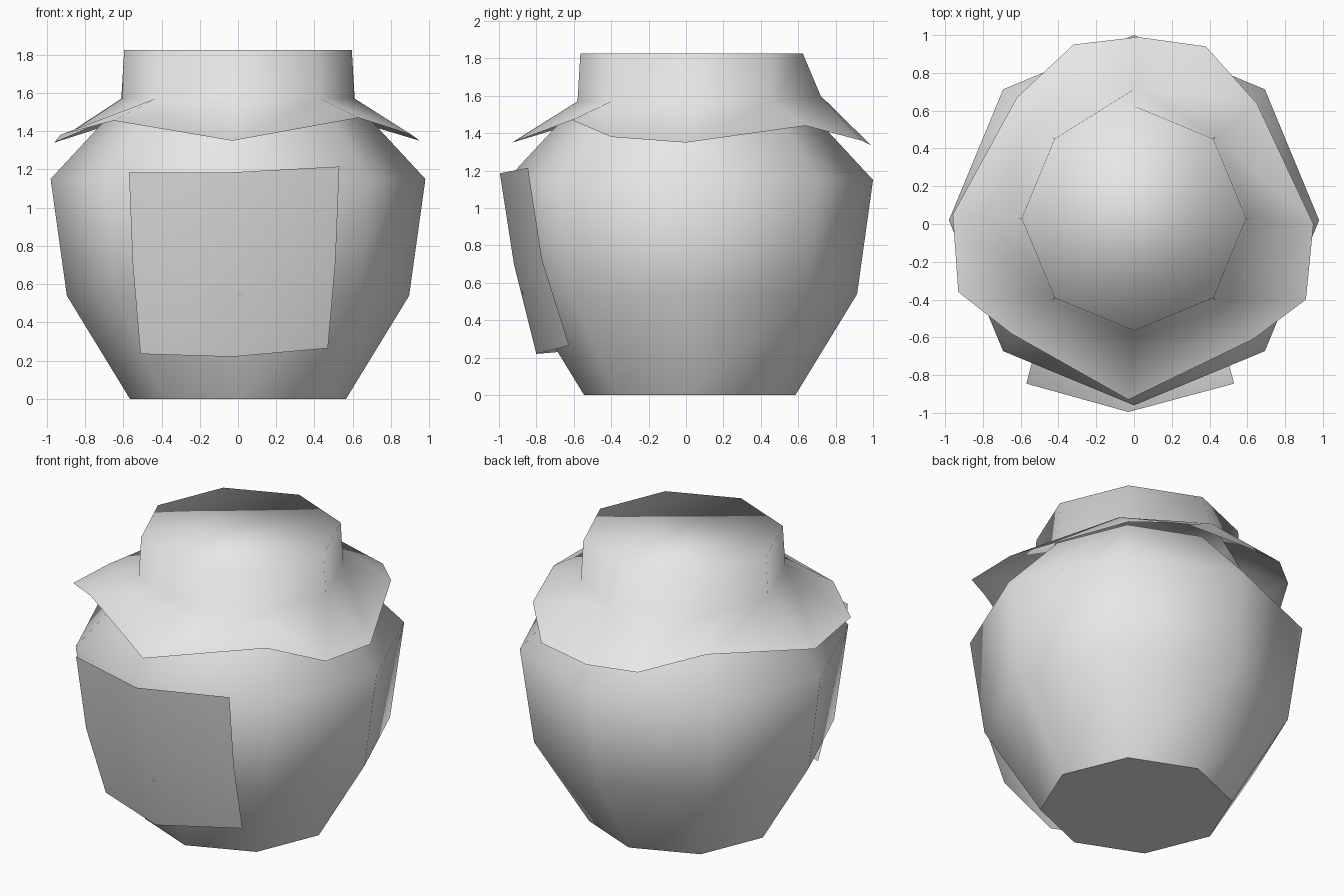
import bpy
from math import cos, sin, pi

cube = bpy.data.objects.get("Cube")
if cube:
    bpy.data.objects.remove(cube, do_unlink=True)

GREY = (0.8, 0.8, 0.8, 1)
mat = bpy.data.materials.new("plain light grey")
mat.use_nodes = True
mat.diffuse_color = GREY
mat.node_tree.nodes["Principled BSDF"].inputs["Base Color"].default_value = GREY

SIDES = 8


def ring(radius, z, cy=0.02, turn=0.0):
    """Eight-sided ring; index 0 is at +x, 2 at the back, 6 at the front."""
    return [(radius * cos(2 * pi * i / SIDES + turn),
             cy + radius * sin(2 * pi * i / SIDES + turn), z) for i in range(SIDES)]


def strip(lower, upper):
    """Quads joining two rings given by their first vertex index."""
    return [(lower + i, lower + (i + 1) % SIDES,
             upper + (i + 1) % SIDES, upper + i) for i in range(SIDES)]


def make(name, verts, faces, flat=()):
    mesh = bpy.data.meshes.new(name)
    mesh.from_pydata(verts, [], faces)
    mesh.materials.append(mat)
    for face in mesh.polygons:
        face.use_smooth = face.index not in flat
    mesh.update()
    obj = bpy.data.objects.new(name, mesh)
    bpy.context.collection.objects.link(obj)
    return obj


# Jar body: stacked rings over a flat base
profile = [(0.565, 0), (0.895, 0.54), (0.98, 1.15), (0.6, 1.56)]
verts, faces = [], [tuple(reversed(range(SIDES)))]
for level, (radius, z) in enumerate(profile):
    verts += ring(radius, z)
    if level:
        faces += strip((level - 1) * SIDES, level * SIDES)
make("jar_body", verts, faces, flat=(0,))

# Cloth cover: flat top, straight neck and a ragged skirt
neck = ring(0.61, 1.57, 0.03)
neck[2] = (0.01, 0.72, 1.6)          # small fold pulled out at the back
verts = ring(0.595, 1.825, 0.03) + neck
faces = [tuple(range(SIDES))] + strip(SIDES, 0)

# Skirt points: neck corner they hang from, then x, y, z
skirt = [
    (0, 0.95, 0.0, 1.35), (1, 0.65, 0.64, 1.44), (2, 0.38, 0.94, 1.36),
    (2, 0.02, 0.99, 1.335), (2, -0.32, 0.95, 1.36), (3, -0.62, 0.67, 1.45),
    (4, -0.96, 0.05, 1.34), (5, -0.93, -0.36, 1.38), (5, -0.65, -0.58, 1.455),
    (6, -0.03, -0.93, 1.35), (7, 0.63, -0.61, 1.47), (7, 0.91, -0.4, 1.38),
]
first = len(verts)
verts += [p[1:] for p in skirt]
for k, point in enumerate(skirt):
    n = (k + 1) % len(skirt)
    a, b = SIDES + point[0], SIDES + skirt[n][0]
    faces.append((first + k, first + n, a) if a == b else (first + k, first + n, b, a))
make("cloth_cover", verts, faces)

# Label: bent sheet standing just off the front
rows = [(0.49, 0.25, -0.625, 0.22, -0.8),
        (0.53, 0.71, -0.77, 0.7, -0.92),
        (0.55, 1.2, -0.845, 1.185, -0.995)]
verts = []
for half, edge_z, edge_y, mid_z, mid_y in rows:
    verts += [(-half - 0.02, edge_y, edge_z - 0.015), (-0.03, mid_y, mid_z),
              (half - 0.02, edge_y, edge_z + 0.015)]
faces = [(r * 3 + c, r * 3 + c + 1, r * 3 + c + 4, r * 3 + c + 3)
         for r in range(2) for c in range(2)]
make("front_label", verts, faces)
